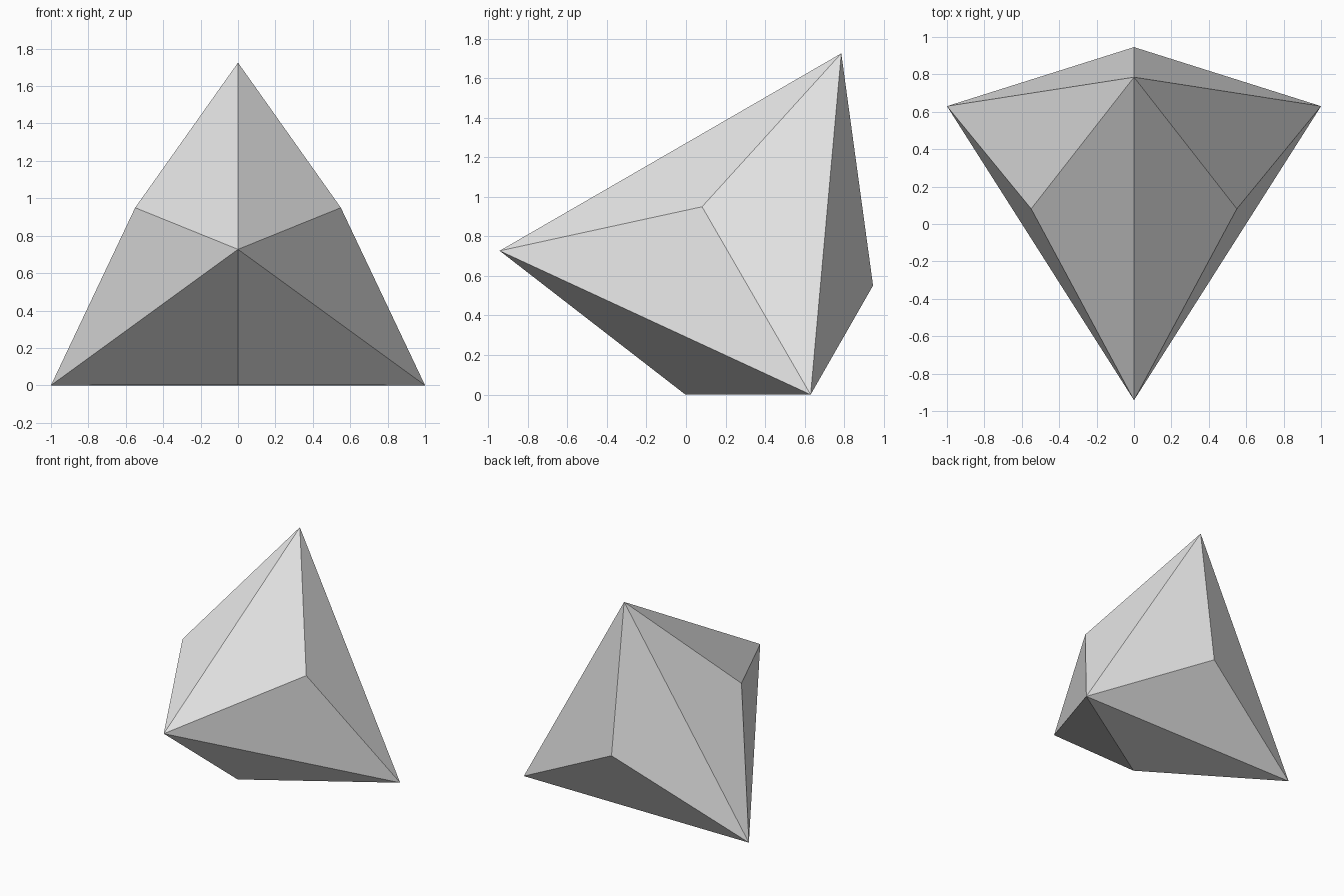
import bpy
import bmesh

cube = bpy.data.objects.get("Cube")
if cube:
    bpy.data.objects.remove(cube, do_unlink=True)

# Plain grey surface
grey = bpy.data.materials.new("light_grey")
grey.use_nodes = True
colour = (0.8, 0.8, 0.8, 1.0)
grey.diffuse_color = colour
grey.node_tree.nodes["Principled BSDF"].inputs["Base Color"].default_value = colour

# Tilted regular tetrahedron: top, front and two rear corners
bm = bmesh.new()
top, front, left, right = [bm.verts.new(p) for p in (
    (0, 0.785, 1.725), (0, -0.942, 0.727), (1, 0.63, 0), (-1, 0.63, 0))]
for corners in ((top, front, left), (top, right, front),
                (top, left, right), (front, right, left)):
    bm.faces.new(corners)
bmesh.ops.recalc_face_normals(bm, faces=bm.faces)
bm.normal_update()

# Raise a low pyramid on each face
PYRAMID_HEIGHT = 0.265
for face in list(bm.faces):
    peak = face.calc_center_median() + face.normal * PYRAMID_HEIGHT
    poked = bmesh.ops.poke(bm, faces=[face])
    poked["verts"][0].co = peak

bmesh.ops.recalc_face_normals(bm, faces=bm.faces)
mesh = bpy.data.meshes.new("faceted_solid")
bm.to_mesh(mesh)
bm.free()
mesh.materials.append(grey)
solid = bpy.data.objects.new("faceted_solid", mesh)
bpy.context.collection.objects.link(solid)
